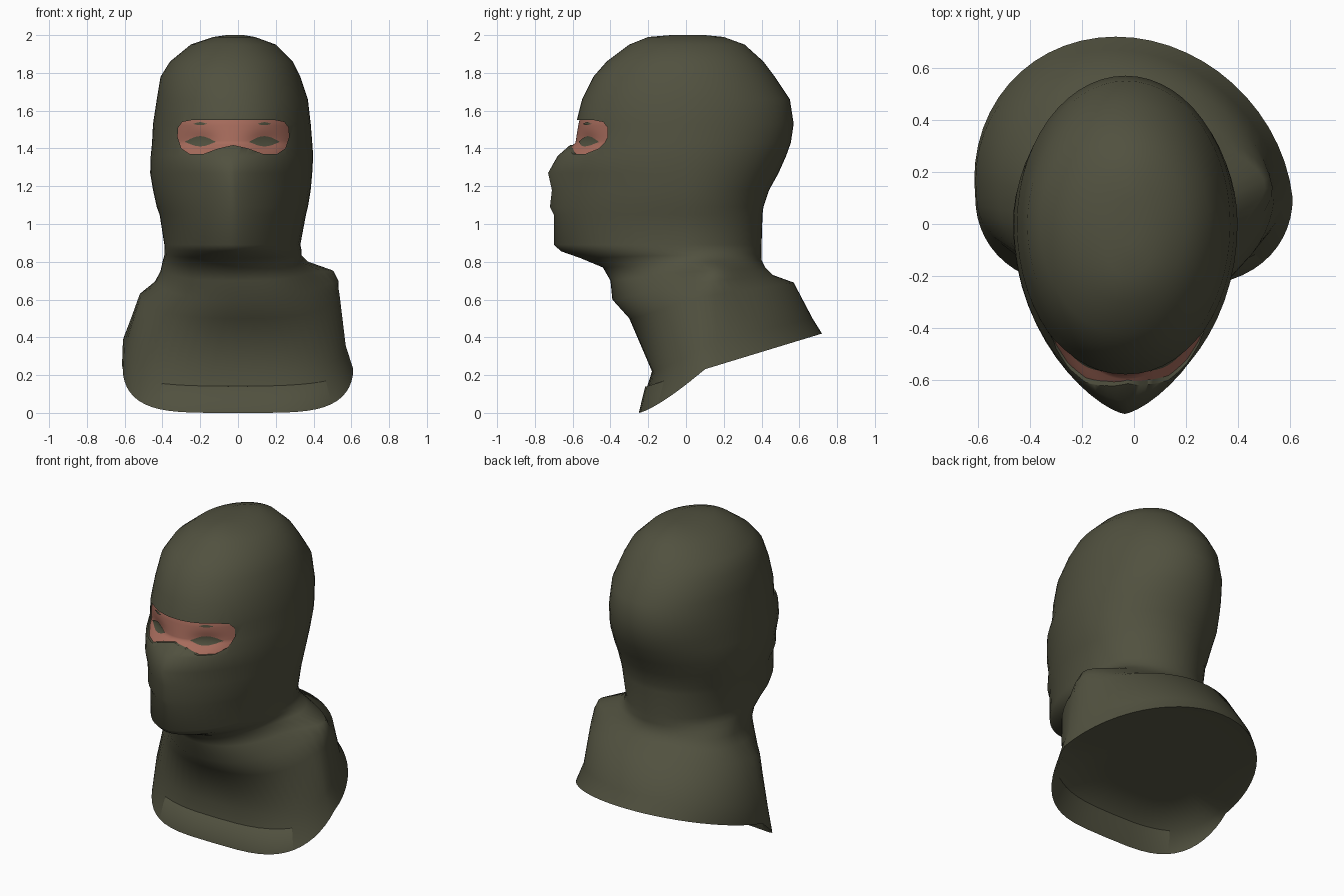
import bpy, bmesh, math

if "Cube" in bpy.data.objects:
    bpy.data.objects.remove(bpy.data.objects["Cube"])

SEG = 56


def material(name, rgb):
    m = bpy.data.materials.new(name)
    m.diffuse_color = (*rgb, 1)
    m.use_nodes = True
    m.node_tree.nodes["Principled BSDF"].inputs["Base Color"].default_value = m.diffuse_color
    return m


olive = material("olive cloth", (0.082, 0.082, 0.050))
skin = material("skin", (0.39, 0.15, 0.108))

# Head sections: height, front y, back y, left x, right x
HEAD = [
    (1.99, -.20, .20, -.13, .09),
    (1.95, -.30, .31, -.25, .20),
    (1.86, -.42, .41, -.36, .29),
    (1.78, -.49, .47, -.41, .33),
    (1.66, -.55, .55, -.43, .37),
    (1.53, -.583, .57, -.45, .385),
    (1.43, -.60, .555, -.455, .393),
    (1.36, -.68, .53, -.462, .398),
    (1.27, -.73, .49, -.465, .393),
    (1.18, -.71, .44, -.45, .385),
    (1.09, -.72, .41, -.43, .37),
    (1.05, -.70, .405, -.415, .36),
    (.89, -.70, .40, -.39, .33),
]
# Neck and collar sections: front z, back z, front y, back y, left x, right x
COLLAR = [
    (.855, .87, -.66, .40, -.39, .335),
    (.82, .84, -.56, .40, -.39, .335),
    (.77, .81, -.44, .40, -.40, .345),
    (.70, .77, -.40, .42, -.41, .40),
    (.60, .73, -.39, .46, -.44, .465),
    (.50, .69, -.30, .57, -.52, .53),
    (.22, .50, -.18, .67, -.605, .57),
    (.00, .42, -.25, .72, -.61, .61),
]


def roundness(z):
    """Front is pointed from nose to chin and boxy at the hem."""
    if z > 1.2:
        return .95 + .5 * math.exp(-((z - 1.24) / .14) ** 2)
    if z > .86:
        return 1.15 + (z - .86) * .8
    return min(1.1, .6 + (z - .42) * 1.2)


ROWS = [(2, 2, -.08, .10, -.06, .03, 0, 1)]
ROWS += [(r[0], *r, 0, roundness(r[0])) for r in HEAD]
ROWS += [(*r, min(.1, max(0, (.86 - r[1]) * 1.4)), roundness(r[1])) for r in COLLAR]


def ring(row):
    zf, zb, yf, yb, xl, xr, yc, p = row
    lean = .07 * min(1, max(0, (.8 - zb) / .2))        # collar back leans left
    fold = .12 * math.exp(-((zb - .76) / .045) ** 2)   # fold on right shoulder
    pts = []
    for i in range(SEG):
        t = 2 * math.pi * i / SEG
        s, c = math.sin(t), math.cos(t)
        e = p if c > 0 else 1
        x = (xl + xr) / 2 + (xr - xl) / 2 * math.copysign(abs(s) ** e, s)
        y = yc + c * (yf - yc) if c > 0 else yc - c * (yb - yc)
        x += min(c, 0) * lean
        if s > 0:
            x += s * fold * math.exp(-((y - .17) / .15) ** 2)
        u = max(0, (y - yf) / (yb - yf))
        rise = .55 * (u / .36) ** 1.3 if u < .36 else .55 + .45 * (u - .36) / .64
        pts.append((x, y, zf + (zb - zf) * rise))
    return pts


def front_y(x, z):
    """Front surface depth of the head at a given x and z."""
    for a, b in zip(ROWS, ROWS[1:]):
        if b[0] <= z <= a[0]:
            k = (a[0] - z) / (a[0] - b[0])
            ys = []
            for _, _, yf, _, xl, xr, yc, p in (a, b):
                s = min(1, abs(x - (xl + xr) / 2) / ((xr - xl) / 2)) ** (1 / p)
                ys.append(yc + (yf - yc) * math.sqrt(1 - s * s))
            return ys[0] + (ys[1] - ys[0]) * k


EYES = (-.20, .14)
EYE_Z = 1.435


def skin_y(x, z):
    dent = sum(math.exp(-((x - e) / .08) ** 2 - ((z - EYE_Z) / .05) ** 2) for e in EYES)
    return front_y(x, z) + .014 + .02 * dent


def smooth(ob, angle=60):
    bpy.ops.object.select_all(action='DESELECT')
    ob.select_set(True)
    bpy.context.view_layer.objects.active = ob
    bpy.ops.object.shade_smooth_by_angle(angle=math.radians(angle))


def finish(name, bm, mat):
    bmesh.ops.recalc_face_normals(bm, faces=bm.faces)
    me = bpy.data.meshes.new(name)
    bm.to_mesh(me)
    bm.free()
    me.materials.append(mat)
    ob = bpy.data.objects.new(name, me)
    bpy.context.collection.objects.link(ob)
    smooth(ob)
    return ob


def sheet(name, rows, mat):
    """Open surface from a grid of points, facing forward."""
    bm = bmesh.new()
    rows = [[bm.verts.new(p) for p in r] for r in rows]
    for a, b in zip(rows, rows[1:]):
        for k in range(len(a) - 1):
            bm.faces.new((a[k], b[k], b[k + 1], a[k + 1]))
    ob = finish(name, bm, mat)
    if ob.data.polygons[0].normal.y > 0:
        ob.data.flip_normals()


# Hood: lofted head, neck and collar; a sloped underside sits behind the front lip
bm = bmesh.new()
loops = [ring(r) for r in ROWS]
hem = loops[-1]
for scale in (.93, .5):
    inner = [(x * scale, .23 + (y - .23) * scale) for x, y, z in hem]
    loops.append([(x, y, .235 + .306 * (y - .1)) for x, y in inner])
loops = [[bm.verts.new(p) for p in lp] for lp in loops]
for a, b in zip(loops, loops[1:]):
    for i in range(SEG):
        j = (i + 1) % SEG
        bm.faces.new((a[i], a[j], b[j], b[i]))
bm.faces.new(loops[0])
bm.faces.new(loops[-1])
hood = finish("hood", bm, olive)

# Eye opening: one half outline mirrored about the nose, cut through the front
HALF = [(0, 1.55), (.22, 1.55), (.27, 1.54), (.292, 1.51), (.295, 1.46), (.275, 1.40),
        (.23, 1.37), (.16, 1.37), (.08, 1.40), (0, 1.418)]
outline = [(x - .025, z) for x, z in HALF]
outline += [(-x - .025, z) for x, z in HALF[-2:0:-1]]
bm = bmesh.new()
face = bm.faces.new([bm.verts.new((x, -1, z)) for x, z in outline])
ext = bmesh.ops.extrude_face_region(bm, geom=[face])
bmesh.ops.translate(bm, vec=(0, .75, 0),
                    verts=[v for v in ext["geom"] if isinstance(v, bmesh.types.BMVert)])
cutter = finish("eye_opening_cutter", bm, olive)
cutter.hide_render = True
mod = hood.modifiers.new("eye_opening", 'BOOLEAN')
mod.object = cutter
mod.operation = 'DIFFERENCE'
mod.solver = 'EXACT'
smooth(hood)
bpy.ops.object.modifier_apply(modifier=mod.name)
bpy.data.objects.remove(cutter)
smooth(hood, 75)

# Skin around the eyes, just inside the opening
NX, NZ = 48, 22
xs = [-.345 + .64 * i / NX for i in range(NX + 1)]
zs = [1.35 + .22 * j / NZ for j in range(NZ + 1)]
sheet("face_skin", [[(x, skin_y(x, z), z) for x in xs] for z in zs], skin)


def plate(name, cx, cz, w, h, n=12):
    """Thin almond-shaped plate that follows the skin."""
    rows = []
    for i in range(n + 1):
        x = cx - w + 2 * w * i / n
        half = max(.002, h * math.sin(math.pi * i / n))
        rows.append([(x, skin_y(x, cz + k * half) - .005, cz + k * half)
                     for k in (-.8, 0, 1)])
    sheet(name, rows, olive)


# Eyes and brows
for side, ex in zip(("left", "right"), EYES):
    plate(side + "_eye", ex, EYE_Z, .08, .03)
    plate(side + "_brow", ex, 1.53, .035, .009)
